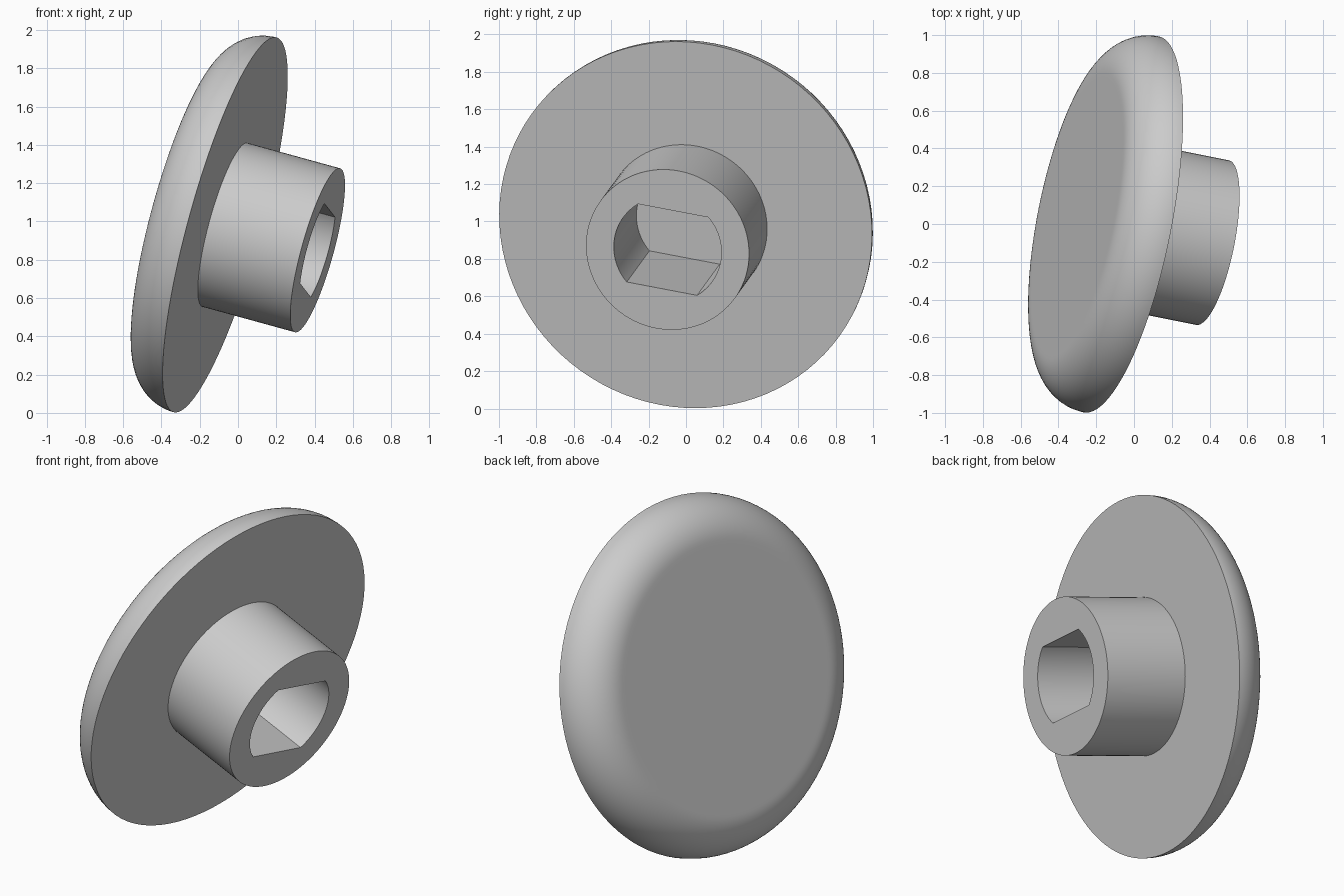
import bpy, bmesh
from math import sin, cos, pi, radians
from mathutils import Vector, Matrix

cube = bpy.data.objects.get("Cube")
if cube:
    bpy.data.objects.remove(cube)

SIDES = 96
FLAT_R, FILLET = 0.769, 0.246      # flat back of the disc and its rounded edge
STEM_R, STEM_LEN = 0.444, 0.51
HOLE_R, HOLE_HALF, HOLE_DEPTH = 0.293, 0.22, 0.64

grey = bpy.data.materials.new("plain grey")
grey.use_nodes = True
colour = (0.6, 0.6, 0.6, 1)
grey.diffuse_color = colour
grey.node_tree.nodes["Principled BSDF"].inputs["Base Color"].default_value = colour

bm = bmesh.new()


def ring(radius, z, half=None):
    """Circle of vertices, optionally cut by two parallel flats."""
    half = radius if half is None else half
    verts = []
    for i in range(SIDES):
        t = 2 * pi * i / SIDES
        y = max(-half, min(half, radius * sin(t)))
        verts.append(bm.verts.new((radius * cos(t), y, z)))
    return verts


# Disc: flat back and rounded edge up to the sharp rim
rings = [ring(FLAT_R * 0.97, -FILLET)]
STEPS = 20
for i in range(STEPS + 1):
    a = pi / 2 * i / STEPS
    rings.append(ring(FLAT_R + FILLET * sin(a), -FILLET * cos(a)))

# Stem: foot and end
rings += [ring(STEM_R, 0), ring(STEM_R, STEM_LEN)]

# Blind hole with two flats: mouth and floor
rings += [ring(HOLE_R, STEM_LEN, HOLE_HALF),
          ring(HOLE_R, STEM_LEN - HOLE_DEPTH, HOLE_HALF)]

for low, high in zip(rings, rings[1:]):
    for i in range(SIDES):
        j = (i + 1) % SIDES
        bm.faces.new((low[i], low[j], high[j], high[i]))
bm.faces.new(rings[0][::-1])
bm.faces.new(rings[-1])
bmesh.ops.recalc_face_normals(bm, faces=bm.faces)

mesh = bpy.data.meshes.new("knob")
bm.to_mesh(mesh)
bm.free()
mesh.materials.append(grey)
knob = bpy.data.objects.new("knob", mesh)
bpy.context.collection.objects.link(knob)

# Tilt: stem axis points right, slightly forward and down
axis = Vector((1, -0.2, -0.275)).normalized()
along = Vector((0.147, 1, -0.19))
along = (along - axis * along.dot(axis)).normalized()
tilt = Matrix((along, axis.cross(along), axis)).transposed().to_4x4()
mesh.transform(Matrix.Translation((-0.067, -0.002, 0.982)) @ tilt)

bpy.ops.object.select_all(action='DESELECT')
knob.select_set(True)
bpy.context.view_layer.objects.active = knob
bpy.ops.object.shade_smooth_by_angle(angle=radians(30))
